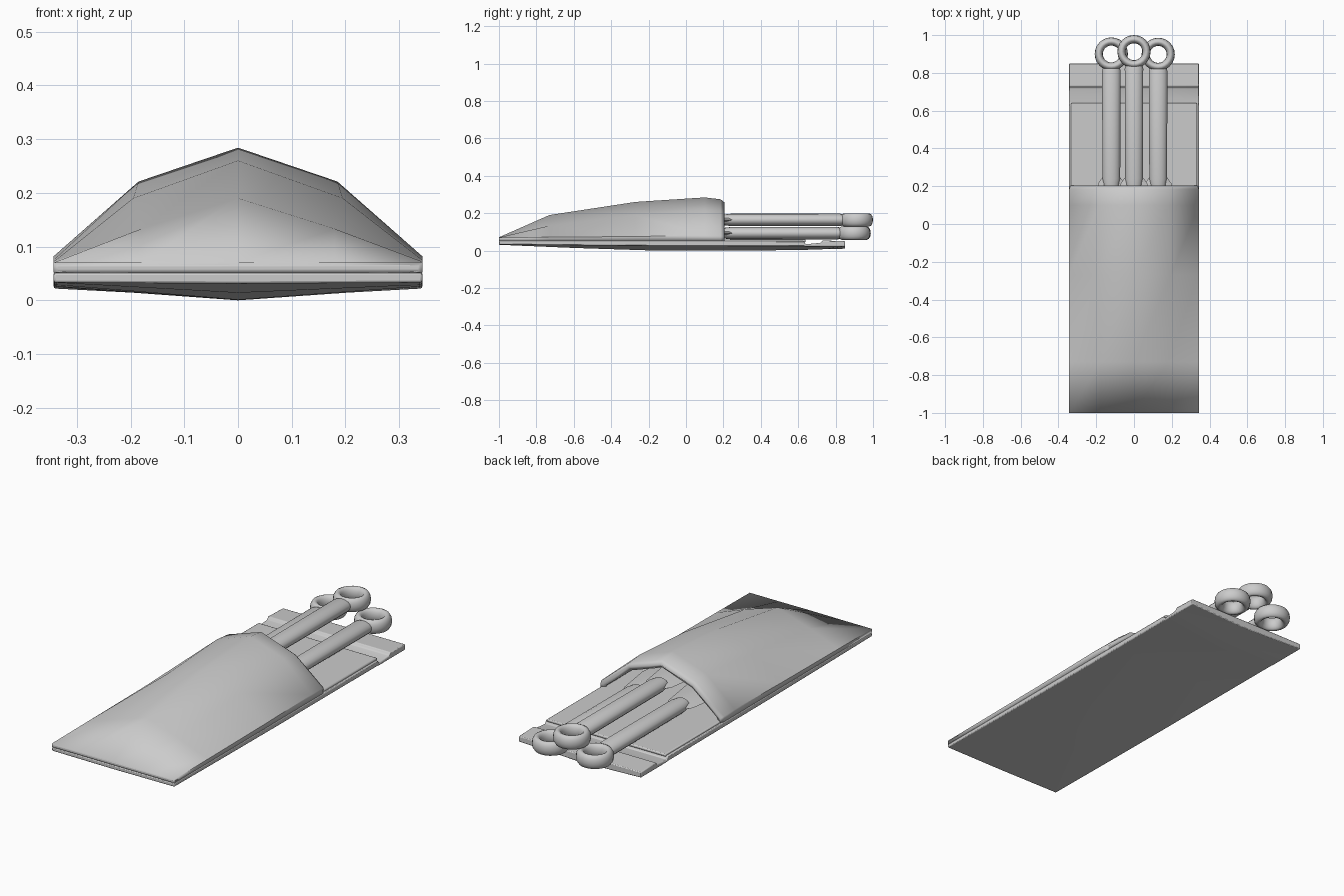
import bpy, bmesh, math

if "Cube" in bpy.data.objects:
    bpy.data.objects.remove(bpy.data.objects["Cube"])


def loft(name, rows, closed=False, caps=False, angle=50):
    """Skin a list of cross-sections into one mesh object."""
    bm = bmesh.new()
    vs = [[bm.verts.new(p) for p in r] for r in rows]
    n = len(rows[0])
    for a, b in zip(vs, vs[1:]):
        for i in range(n if closed else n - 1):
            j = (i + 1) % n
            bm.faces.new((a[i], a[j], b[j], b[i]))
    if caps:
        bm.faces.new(vs[0][::-1])
        bm.faces.new(vs[-1])
    bmesh.ops.recalc_face_normals(bm, faces=bm.faces)
    me = bpy.data.meshes.new(name)
    bm.to_mesh(me)
    bm.free()
    ob = bpy.data.objects.new(name, me)
    bpy.context.collection.objects.link(ob)
    smooth(ob, angle)
    return ob


def smooth(ob, angle):
    bpy.ops.object.select_all(action='DESELECT')
    ob.select_set(True)
    bpy.context.view_layer.objects.active = ob
    bpy.ops.object.shade_smooth_by_angle(angle=math.radians(angle))


def bevel(ob, width, segs=2):
    m = ob.modifiers.new("bevel", 'BEVEL')
    m.width = width
    m.segments = segs
    m.limit_method = 'ANGLE'
    m.angle_limit = math.radians(40)


# back sheet: shallow keel underneath, sloped recess and hem at the rear
W = 0.343
sheet = [  # y, top z, side bottom z, keel z
    (-1.0, 0.051, 0.033, 0.031), (-0.6, 0.051, 0.029, 0.014), (-0.2, 0.051, 0.026, 0.001),
    (0.3, 0.050, 0.025, 0.0), (0.63, 0.050, 0.024, 0.003), (0.64, 0.034, 0.022, 0.004),
    (0.72, 0.041, 0.022, 0.006), (0.73, 0.054, 0.022, 0.007), (0.85, 0.050, 0.022, 0.010)]
rows = [[(-W, y, t), (-W, y, s), (0, y, k), (W, y, s), (W, y, t), (0, y, t)]
        for y, t, s, k in sheet]
back_sheet = loft("back_sheet", rows, True, True)
bevel(back_sheet, 0.007)

# lining panel lying on the sheet
P = 0.333
lining = loft("lining_panel", [[(-P, y, 0.045), (P, y, 0.045), (P, y, 0.059), (-P, y, 0.059)]
                               for y in (-0.98, 0.64)], True, True)
bevel(lining, 0.005)

# arched pouch cover, hollow and open at the rear
cover = [  # y, edge half-width, edge z, shoulder x, shoulder z, ridge z
    (-1.0, 0.343, 0.053, 0.18, 0.053, 0.053), (-1.0, 0.343, 0.070, 0.18, 0.070, 0.071),
    (-0.73, 0.343, 0.072, 0.18, 0.133, 0.190), (-0.27, 0.343, 0.075, 0.195, 0.190, 0.260),
    (0.10, 0.343, 0.082, 0.185, 0.221, 0.284), (0.185, 0.343, 0.080, 0.184, 0.213, 0.274),
    (0.205, 0.336, 0.074, 0.180, 0.199, 0.258)]
rows = []
for y, ex, ez, sx, sz, rz in cover:
    half = [(ex, 0.052), (ex, ez), (sx, sz)]
    rows.append([(-x, y, z) for x, z in half] + [(0, y, rz)] + [(x, y, z) for x, z in half[::-1]])
pouch = loft("pouch_cover", rows[1:])
bm = bmesh.new()
bm.from_mesh(pouch.data)
if sum(f.normal.z * f.calc_area() for f in bm.faces) < 0:
    bmesh.ops.reverse_faces(bm, faces=bm.faces)
bm.to_mesh(pouch.data)
bm.free()
m = pouch.modifiers.new("thickness", 'SOLIDIFY')
m.thickness = 0.028
m.offset = -1

# stitched edge strip under the cover
edge = loft("cover_edge", [[(-W, y, 0.050), (W, y, 0.050), (W, y, 0.070), (-W, y, 0.070)]
                           for y in (-1.0, -0.93)], True, True)
bevel(edge, 0.007)


def ellipse(x, y, z, a, b, n):
    return [(x + a * math.cos(2 * math.pi * i / n), y, z + b * math.sin(2 * math.pi * i / n))
            for i in range(n)]


# three ring-handled blades held in the pouch
for tag, x, z, ring_y in (("left", -0.12, 0.093, 0.90), ("middle", 0.0, 0.164, 0.912),
                          ("right", 0.128, 0.093, 0.898)):
    # grip
    end = ring_y - 0.07
    grip = [(0.20, 0.040, 0.028), (0.24, 0.047, 0.033), (end - 0.02, 0.049, 0.034),
            (end, 0.044, 0.028)]
    loft(tag + "_grip", [ellipse(x, y, z, a, b, 16) for y, a, b in grip], True, True)
    # blade with flared shoulders
    blade = [(-0.52, 0.004, 0.003), (0.02, 0.10, 0.020), (0.215, 0.070, 0.022),
             (0.25, 0.045, 0.024)]
    loft(tag + "_blade", [ellipse(x, y, z, a, b, 4) for y, a, b in blade], True, True, 30)
    # ring
    bpy.ops.mesh.primitive_torus_add(location=(x, ring_y, z), major_radius=0.0665,
                                     minor_radius=0.0215, major_segments=24, minor_segments=12)
    ring = bpy.context.object
    ring.name = tag + "_ring"
    ring.scale.z = 1.65
    smooth(ring, 60)
